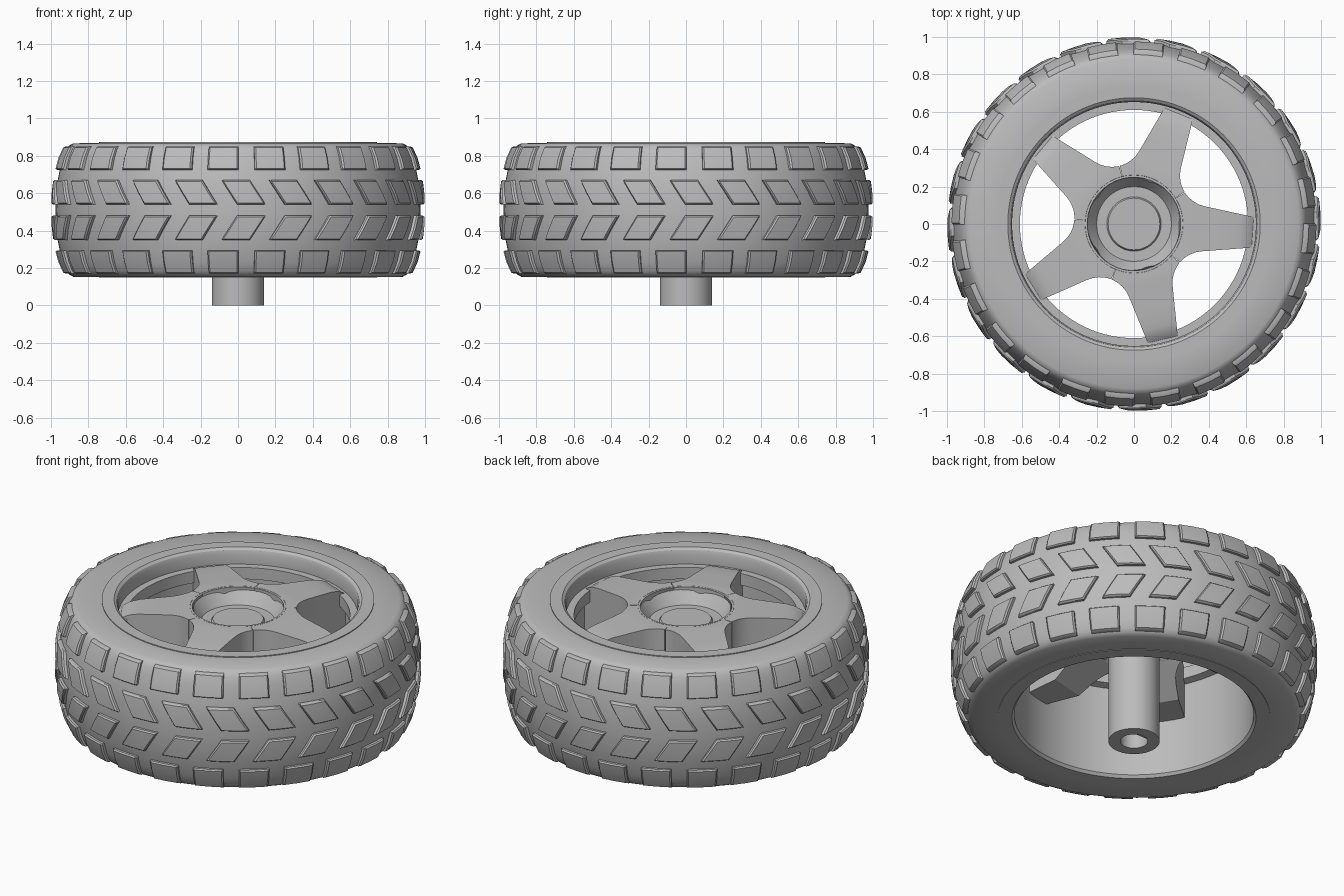
import bpy
import bmesh
from math import sin, cos, tan, radians, pi, sqrt

if "Cube" in bpy.data.objects:
    bpy.data.objects.remove(bpy.data.objects["Cube"])

grey = bpy.data.materials.new("plain grey")
grey.use_nodes = True
grey.diffuse_color = (0.5, 0.5, 0.5, 1)
grey.node_tree.nodes["Principled BSDF"].inputs["Base Color"].default_value = (0.5, 0.5, 0.5, 1)


def finish(name, bm, angle=30):
    """Turn a bmesh into a named, smooth-shaded object."""
    bmesh.ops.remove_doubles(bm, verts=bm.verts, dist=1e-5)
    bmesh.ops.recalc_face_normals(bm, faces=bm.faces)
    mesh = bpy.data.meshes.new(name)
    bm.to_mesh(mesh)
    bm.free()
    mesh.materials.append(grey)
    obj = bpy.data.objects.new(name, mesh)
    bpy.context.collection.objects.link(obj)
    bpy.ops.object.select_all(action="DESELECT")
    obj.select_set(True)
    bpy.context.view_layer.objects.active = obj
    bpy.ops.object.shade_smooth_by_angle(angle=radians(angle))
    return obj


def lathe(name, profile, steps=96, closed=True):
    """Revolve (radius, z) points around the vertical axis."""
    bm = bmesh.new()
    verts = [bm.verts.new((r, 0, z)) for r, z in profile]
    pairs = list(zip(verts, verts[1:]))
    if closed:
        pairs.append((verts[-1], verts[0]))
    edges = [bm.edges.new(p) for p in pairs]
    bmesh.ops.spin(bm, geom=verts + edges, cent=(0, 0, 0), axis=(0, 0, 1),
                   angle=2 * pi, steps=steps, use_merge=True)
    return finish(name, bm)


def interp(x, table):
    for (x0, y0), (x1, y1) in zip(table, table[1:]):
        if x <= x1:
            return y0 + (y1 - y0) * (x - x0) / (x1 - x0)
    return table[-1][1]


# Tyre carcass: the crown gives radius by distance from the mid plane
MID = 0.51
crown = [(0, 0.976), (0.1, 0.972), (0.16, 0.964), (0.22, 0.952),
         (0.28, 0.936), (0.325, 0.918), (0.345, 0.902), (0.357, 0.88)]
upper = [(r, MID + d) for d, r in reversed(crown)]
lower = [(r, MID - d) for d, r in crown[1:]]
lathe("tyre", [(0.735, MID + 0.358)] + upper + lower + [(0.735, MID - 0.358)])

# Tread blocks: two square shoulder rows and two slanted middle rows
SPAN = [0, 0, 0.05, 0.5, 0.95, 1, 1]
HEIGHT = [-0.012, 0.015, 0.024, 0.024]
COUNT = 24


def tread_row(name, z0, z1, phase, width, slant):
    bm = bmesh.new()
    n = len(SPAN)
    for k in range(COUNT):
        centre = -pi / 2 + phase + 2 * pi * k / COUNT
        grid = []
        for j, v in enumerate(SPAN):
            z = z0 + (z1 - z0) * v
            row = []
            for i, u in enumerate(SPAN):
                depth = min(i, j, n - 1 - i, n - 1 - j)
                a = centre + (u - 0.5) * width + (v - 0.5) * slant
                r = interp(abs(z - MID), crown) + HEIGHT[depth]
                row.append(bm.verts.new((r * cos(a), r * sin(a), z)))
            grid.append(row)
        for j in range(n - 1):
            for i in range(n - 1):
                bm.faces.new((grid[j][i], grid[j][i + 1],
                              grid[j + 1][i + 1], grid[j + 1][i]))
    return finish(name, bm, 25)


for side, sign in (("upper", 1), ("lower", -1)):
    za, zb = sorted((MID + sign * 0.215, MID + sign * 0.34))
    tread_row(side + "_shoulder_tread", za, zb, -0.083, 0.172, 0)
    za, zb = sorted((MID + sign * 0.03, MID + sign * 0.16))
    tread_row(side + "_middle_tread", za, zb, 0.03, 0.155, -0.085 * sign)

# Rim barrel with a rounded lip and an inner ledge
lathe("rim", [(0.742, 0.149), (0.742, 0.873), (0.675, 0.873), (0.66, 0.862),
              (0.652, 0.84), (0.652, 0.78), (0.61, 0.78), (0.61, 0.71),
              (0.652, 0.70), (0.652, 0.165), (0.665, 0.149)])

# Hub dish, axle tube and its blind bore
lathe("hub_and_axle", [(0, 0.757), (0.138, 0.757), (0.145, 0.745), (0.2, 0.745),
                       (0.25, 0.815), (0.262, 0.831), (0.262, 0.62), (0.14, 0.7),
                       (0.14, 0), (0.075, 0), (0.075, 0.35), (0, 0.35)],
      64, closed=False)

# Flat inside the bore
bm = bmesh.new()
bmesh.ops.create_cube(bm, size=1)
bmesh.ops.scale(bm, verts=bm.verts, vec=(0.11, 0.05, 0.33))
bmesh.ops.translate(bm, verts=bm.verts, vec=(0, 0.07, 0.18))
finish("bore_flat", bm)

# Five spokes: filleted roots, tips that droop, deep gusseted undersides
top = [(0, 0.83), (0.3, 0.83), (0.54, 0.815), (0.59, 0.805), (0.63, 0.785), (0.67, 0.75)]
under = [(0, 0.7), (0.14, 0.7), (0.25, 0.62), (0.45, 0.49), (0.7, 0.49)]
HALF = radians(36)
FILLET, REACH = 0.168, 0.488


def half_width(x):
    if x < 0.371:
        return REACH * sin(HALF) - sqrt(FILLET ** 2 - (x - REACH * cos(HALF)) ** 2)
    return 0.08 + (0.65 - x) * 0.145


stations = [0.26, 0.265, 0.275, 0.29, 0.31, 0.34, 0.371, 0.45, 0.54, 0.57, 0.59, 0.61, 0.63, 0.657]
ACROSS = [i / 4 - 1 for i in range(9)]


def spoke(name, turn):
    bm = bmesh.new()
    outline = [[(0.25 * cos(HALF * s), 0.25 * sin(HALF * s)) for s in ACROSS]]
    outline += [[(x, s * half_width(x)) for s in ACROSS] for x in stations]
    rings = []
    for line in outline:
        ring = []
        for table, pts in ((top, line), (under, line[::-1])):
            for x, y in pts:
                ring.append(bm.verts.new((x * cos(turn) - y * sin(turn),
                                          x * sin(turn) + y * cos(turn),
                                          interp(x, table))))
        rings.append(ring)
    for a, b in zip(rings, rings[1:]):
        for i in range(len(a)):
            j = (i + 1) % len(a)
            bm.faces.new((a[i], a[j], b[j], b[i]))
    bm.faces.new(rings[0])
    bm.faces.new(rings[-1])
    return finish(name, bm)


for k in range(5):
    spoke("spoke_%d" % (k + 1), radians(-4 + 72 * k))
